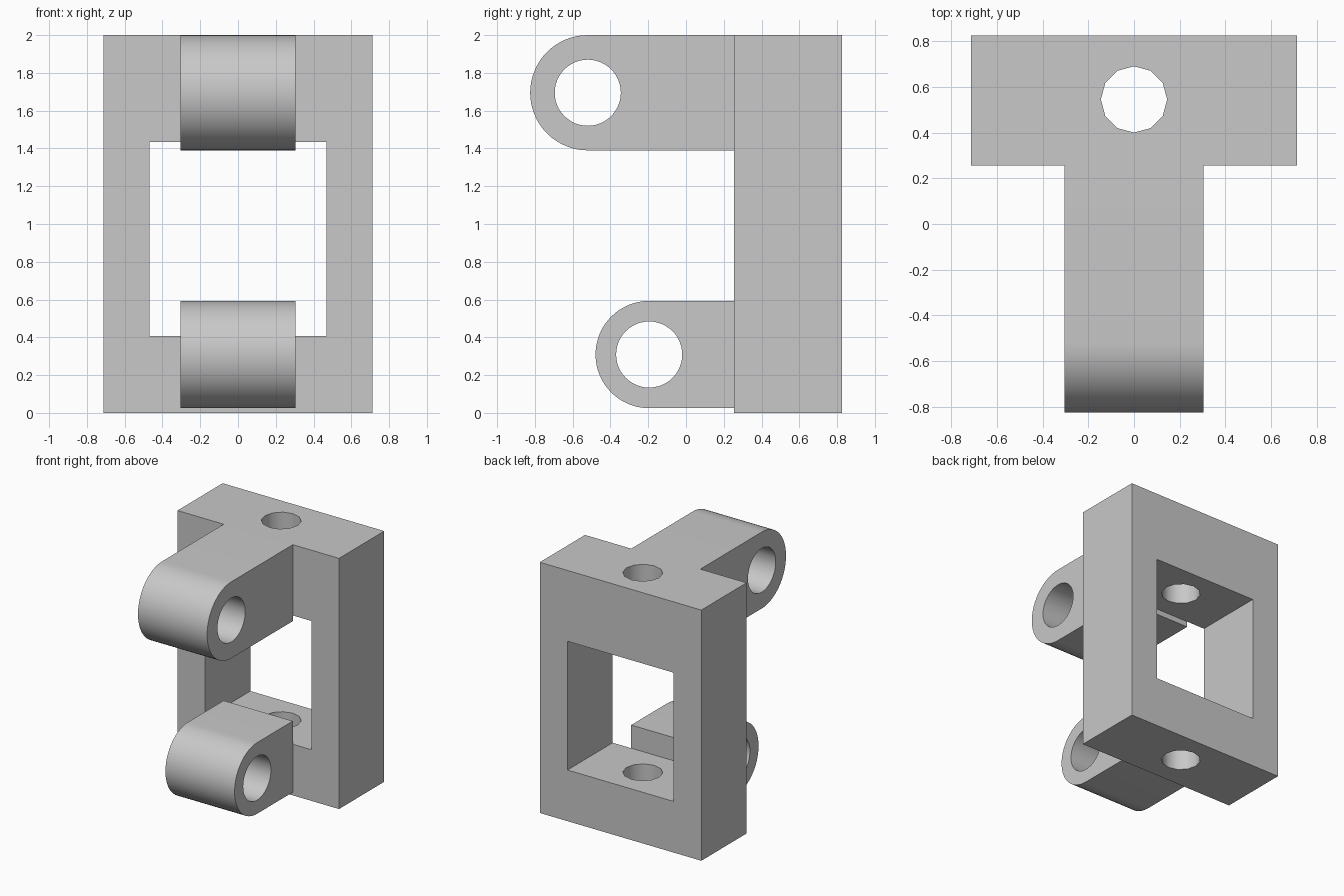
import bpy, bmesh
from math import sin, cos, pi, radians

default = bpy.data.objects.get("Cube")
if default:
    bpy.data.objects.remove(default, do_unlink=True)

# Single grey finish
GREY = (0.58, 0.58, 0.58, 1)
grey = bpy.data.materials.new("plain grey")
grey.use_nodes = True
grey.diffuse_color = GREY
grey.node_tree.nodes["Principled BSDF"].inputs["Base Color"].default_value = GREY

FRONT, BACK = 0.255, 0.825      # frame depth
LUG_HALF = 0.305                # half width of a lug
HOLE = 0.175                    # cross hole radius


def prism(name, points, axis, start, end):
    """Extrude an outline along an axis; points are the other two coordinates."""
    def place(a, b, t):
        return {"x": (t, a, b), "y": (a, t, b), "z": (a, b, t)}[axis]

    bm = bmesh.new()
    face = bm.faces.new([bm.verts.new(place(a, b, start)) for a, b in points])
    shift = place(0, 0, end - start)
    out = bmesh.ops.extrude_face_region(bm, geom=[face], use_keep_orig=True)
    moved = [v for v in out["geom"] if isinstance(v, bmesh.types.BMVert)]
    bmesh.ops.translate(bm, verts=moved, vec=shift)
    bmesh.ops.recalc_face_normals(bm, faces=bm.faces)
    mesh = bpy.data.meshes.new(name)
    bm.to_mesh(mesh)
    bm.free()
    mesh.materials.append(grey)
    obj = bpy.data.objects.new(name, mesh)
    bpy.context.collection.objects.link(obj)
    return obj


def rectangle(a0, a1, b0, b1):
    return [(a0, b0), (a1, b0), (a1, b1), (a0, b1)]


def arc(a, b, radius, first, last, steps, closed=False):
    count = steps if closed else steps + 1
    angles = [first + (last - first) * i / steps for i in range(count)]
    return [(a + radius * cos(t), b + radius * sin(t)) for t in angles]


def cut(obj, cutter):
    """Subtract the cutter, apply, and discard it."""
    cutter.hide_render = True
    mod = obj.modifiers.new("cut", "BOOLEAN")
    mod.operation, mod.solver, mod.object = "DIFFERENCE", "EXACT", cutter
    bpy.context.view_layer.objects.active = obj
    bpy.ops.object.modifier_apply(modifier=mod.name)
    bpy.data.objects.remove(cutter, do_unlink=True)


# Upright frame with a window and a vertical bolt hole through both rails
frame = prism("frame", rectangle(-0.713, 0.713, 0, 2), "y", FRONT, BACK)
cut(frame, prism("window_cutter", rectangle(-0.468, 0.468, 0.408, 1.435),
                 "y", FRONT - 0.1, BACK + 0.1))
cut(frame, prism("bolt_cutter", arc(0, 0.545, 0.145, 0, 2 * pi, 12, True),
                 "z", -0.1, 2.1))


# Rounded lugs with a cross hole
def lug(name, y, z, radius):
    outline = arc(y, z, radius, pi / 2, 3 * pi / 2, 32)
    outline += [(FRONT, z - radius), (FRONT, z + radius)]
    body = prism(name, outline, "x", -LUG_HALF, LUG_HALF)
    cut(body, prism("pin_cutter", arc(y, z, HOLE, 0, 2 * pi, 48, True),
                    "x", -LUG_HALF - 0.1, LUG_HALF + 0.1))
    return body


parts = [frame,
         lug("upper_lug", -0.52, 1.695, 0.305),
         lug("lower_lug", -0.195, 0.309, 0.284)]

# Smooth the round surfaces, keep corners crisp
for obj in bpy.context.view_layer.objects:
    obj.select_set(obj in parts)
bpy.context.view_layer.objects.active = frame
bpy.ops.object.shade_smooth_by_angle(angle=radians(35))
